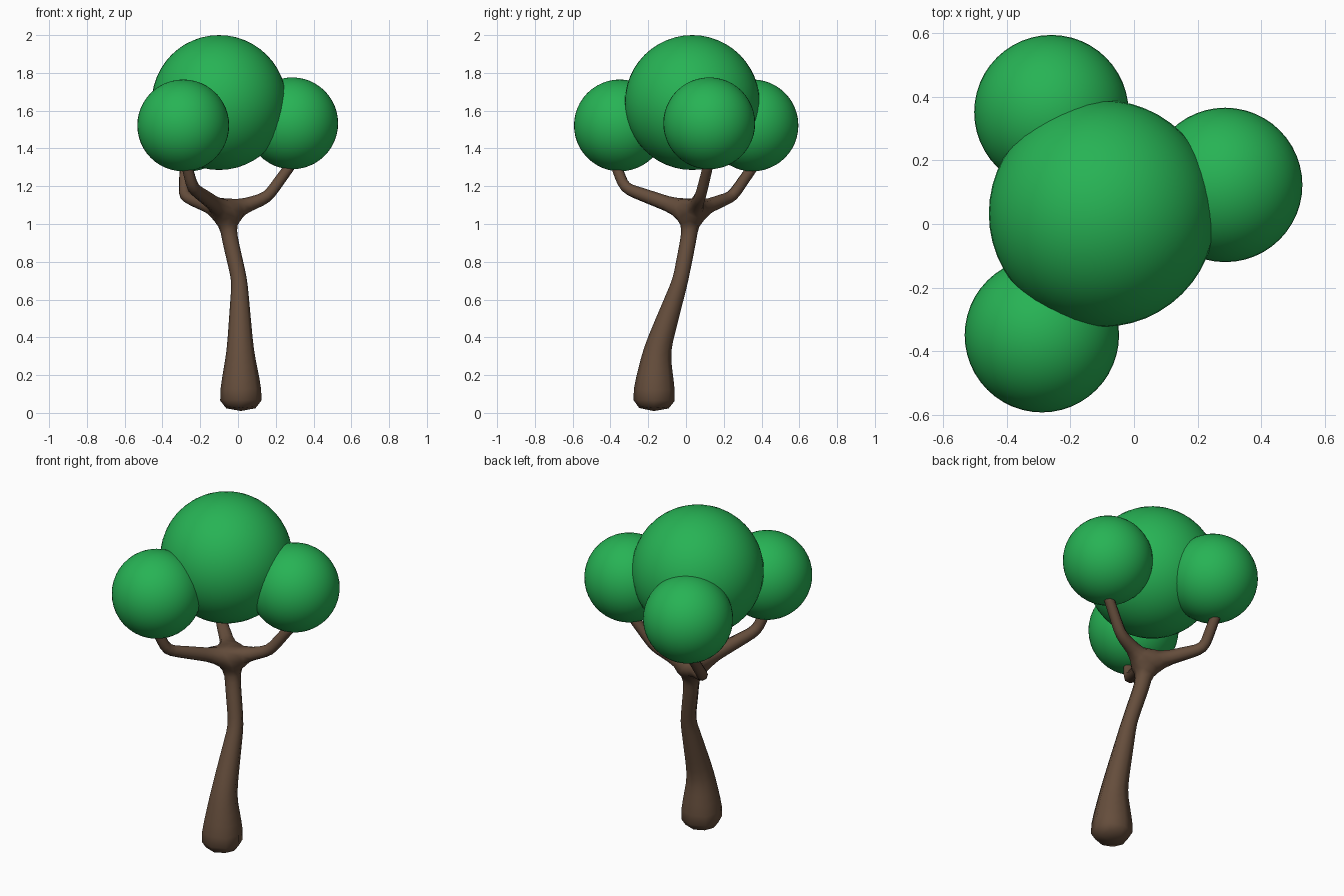
import bpy

if "Cube" in bpy.data.objects:
    bpy.data.objects.remove(bpy.data.objects["Cube"])


def material(name, color):
    m = bpy.data.materials.new(name)
    m.diffuse_color = (*color, 1)
    m.use_nodes = True
    m.node_tree.nodes["Principled BSDF"].inputs["Base Color"].default_value = m.diffuse_color
    return m


bark = material("bark", (0.13, 0.075, 0.045))
leaf = material("leaf", (0.02, 0.45, 0.09))

# Trunk skeleton: x, y, z, radius from the root up to the fork
trunk = [
    (0.015, -0.17, 0.0, 0.130),
    (0.015, -0.169, 0.125, 0.120),
    (0.012, -0.155, 0.33, 0.078),
    (0.008, -0.03, 0.70, 0.045),
    (-0.045, 0.015, 0.93, 0.046),
    (-0.06, 0.03, 1.06, 0.050),
]
# Three branches: an elbow, then a tip hidden inside the foliage
branches = [
    [(-0.24, -0.325, 1.19, 0.034), (-0.285, -0.39, 1.36, 0.030)],
    [(0.155, 0.075, 1.14, 0.034), (0.30, 0.125, 1.34, 0.030)],
    [(-0.285, 0.245, 1.145, 0.034), (-0.28, 0.38, 1.34, 0.030)],
]

points = list(trunk)
edges = [(i, i + 1) for i in range(len(trunk) - 1)]
fork = len(trunk) - 1
for branch in branches:
    previous = fork
    for p in branch:
        points.append(p)
        edges.append((previous, len(points) - 1))
        previous = len(points) - 1

# Trunk and branches: one skinned, softened skeleton
mesh = bpy.data.meshes.new("trunk_and_branches")
mesh.from_pydata([p[:3] for p in points], edges, [])
wood = bpy.data.objects.new("trunk_and_branches", mesh)
bpy.context.collection.objects.link(wood)
mesh.materials.append(bark)
skin = wood.modifiers.new("Skin", 'SKIN')
skin.use_smooth_shade = True
for i, p in enumerate(points):
    v = mesh.skin_vertices[0].data[i]
    v.radius = (p[3], p[3])
    v.use_root = i == 0
subsurf = wood.modifiers.new("Subdivision", 'SUBSURF')
subsurf.levels = subsurf.render_levels = 1


# Foliage: a large crown ball and three smaller ones around it
def foliage(name, location, radius):
    bpy.ops.mesh.primitive_uv_sphere_add(
        segments=48, ring_count=24, radius=radius, location=location)
    ob = bpy.context.object
    ob.name = name
    ob.data.materials.append(leaf)
    bpy.ops.object.shade_smooth()


foliage("foliage_crown", (-0.10, 0.033, 1.643), 0.357)
foliage("foliage_front_left", (-0.29, -0.35, 1.522), 0.243)
foliage("foliage_right", (0.287, 0.123, 1.533), 0.243)
foliage("foliage_back_left", (-0.26, 0.352, 1.522), 0.243)
